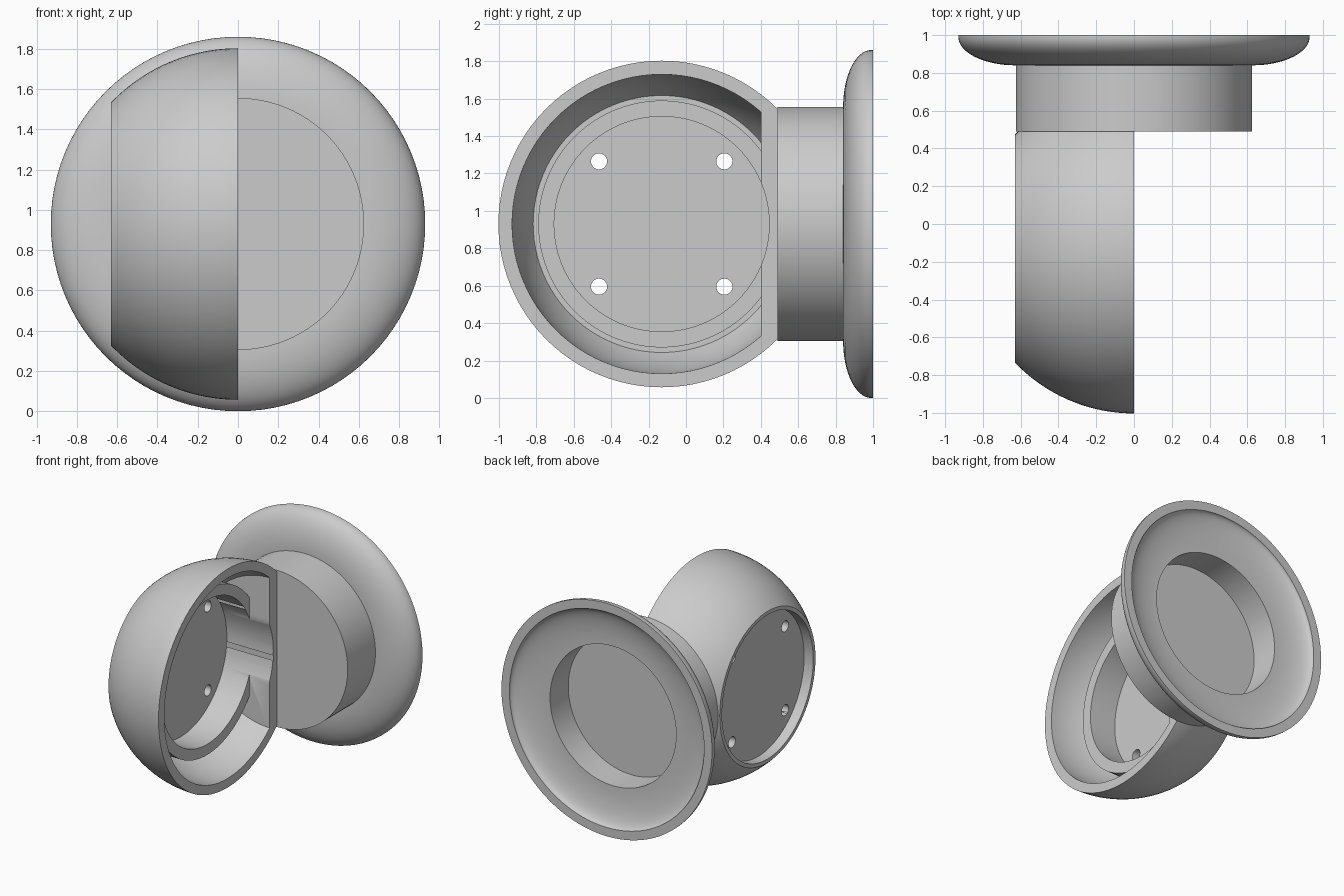
import bpy, bmesh
from math import sin, cos, pi, tau, sqrt, acos
from mathutils import Vector, Matrix

if "Cube" in bpy.data.objects:
    bpy.data.objects.remove(bpy.data.objects["Cube"])

ZC = 0.93                        # height of the shared centre
CUP = Vector((0, -0.13, ZC))     # centre of the ball cup
BASE = Vector((0, 0, ZC))        # axis of the wall mount

gray = bpy.data.materials.new("plain_gray")
gray.use_nodes = True
COLOR = (0.6, 0.6, 0.6, 1)
gray.diffuse_color = COLOR
gray.node_tree.nodes["Principled BSDF"].inputs["Base Color"].default_value = COLOR


def lathe(name, profile, axis, center, y_limit=None, steps=96):
    """Spin (radius, along) points round the x or y axis; optionally trim at a y plane."""
    bm = bmesh.new()
    rings = []
    for r, a in profile:
        ring = []
        for i in range(1 if r == 0 else steps):
            u, v = r * cos(tau * i / steps), r * sin(tau * i / steps)
            p = Vector((a, u, v)) if axis == "X" else Vector((u, a, v))
            ring.append(bm.verts.new(p + center))
        rings.append(ring)
    for lo, hi in zip(rings, rings[1:]):
        for i in range(steps):
            j = (i + 1) % steps
            quad = [lo[i % len(lo)], lo[j % len(lo)], hi[j % len(hi)], hi[i % len(hi)]]
            bm.faces.new(list(dict.fromkeys(quad)))
    if y_limit is not None:
        cut = bmesh.ops.bisect_plane(bm, geom=bm.verts[:] + bm.edges[:] + bm.faces[:],
                                     plane_co=(0, y_limit, 0), plane_no=(0, 1, 0),
                                     clear_outer=True)
        edges = [e for e in cut["geom_cut"] if isinstance(e, bmesh.types.BMEdge)]
        bmesh.ops.contextual_create(bm, geom=edges)
    bmesh.ops.recalc_face_normals(bm, faces=bm.faces[:])
    mesh = bpy.data.meshes.new(name)
    bm.to_mesh(mesh)
    bm.free()
    mesh.materials.append(gray)
    obj = bpy.data.objects.new(name, mesh)
    bpy.context.collection.objects.link(obj)
    return obj


def cylinder(name, radius, x0, x1, center, steps=96):
    return lathe(name, [(0, x0), (radius, x0), (radius, x1), (0, x1)], "X", center, None, steps)


def arc(radius, depth, steps=24):
    """Sphere profile from the rim plane down to the given depth."""
    end = pi / 2 - acos(depth / radius)
    return [(radius * cos(end * i / steps), -radius * sin(end * i / steps))
            for i in range(steps + 1)]


def ellipse(r0, r1, y0, y1, steps=16):
    """Quarter ellipse from (r0, y0) to (r1, y1), ending flat at y1."""
    return [(r1 + (r0 - r1) * cos(pi / 2 * i / steps), y0 + (y1 - y0) * sin(pi / 2 * i / steps))
            for i in range(steps + 1)]


def carve(target, cutter):
    cutter.hide_render = True
    mod = target.modifiers.new("carve", "BOOLEAN")
    mod.operation, mod.solver, mod.object = "DIFFERENCE", "EXACT", cutter
    bpy.context.view_layer.objects.active = target
    bpy.ops.object.modifier_apply(modifier=mod.name)
    bpy.data.objects.remove(cutter)


# Ball cup: half sphere with flat side and flat mounting wall
cup = lathe("ball_cup", [(0, 0)] + arc(0.873, 0.63) + [(0, -0.63)], "X", CUP, 0.49)

# Hollow inside, leaving a raised collar on the floor
hollow = [(0, 0.1), (0.8, 0.1)] + arc(0.8, 0.41) + [(0.66, -0.41), (0.66, -0.18), (0, -0.18)]
carve(cup, lathe("hollow_cutter", hollow, "X", CUP, 0.40))
carve(cup, cylinder("pocket_cutter", 0.575, -0.41, 0.2, CUP))

# Shallow recess outside and four screw holes through the floor
carve(cup, cylinder("recess_cutter", 0.575, -0.8, -0.55, CUP))
for sy in (-1, 1):
    for sz in (-1, 1):
        spot = CUP + Vector((0, 0.335 * sy, 0.335 * sz))
        carve(cup, cylinder("hole_cutter", 0.043, -0.7, -0.3, spot, 32))

# Wall mount: short drum with flared, hollow flange
drum = [(0, 0.49), (0.626, 0.49)]
flare = ellipse(0.93, 0.626, 0.99, 0.84)[::-1]
inside = ellipse(0.86, 0.557, 1.0, 0.92)
mount = lathe("wall_mount", drum + flare + [(0.93, 1.0)] + inside + [(0.557, 0.69), (0, 0.69)],
              "Y", BASE)

# Smooth curves, crisp edges
for obj in (cup, mount):
    bpy.ops.object.select_all(action="DESELECT")
    obj.select_set(True)
    bpy.context.view_layer.objects.active = obj
    bpy.ops.object.shade_smooth_by_angle(angle=pi / 6)
